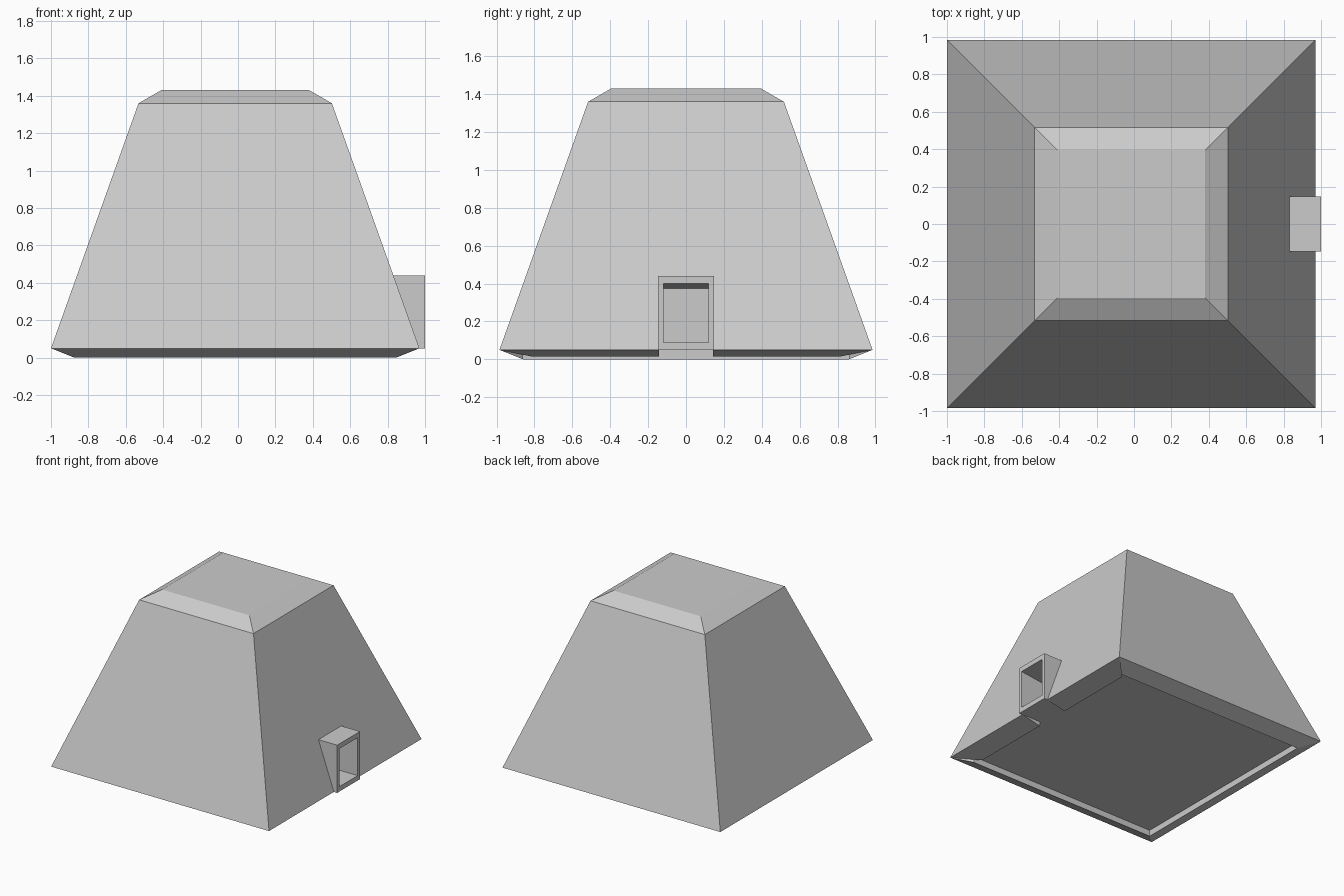
import bpy, bmesh

if "Cube" in bpy.data.objects:
    bpy.data.objects.remove(bpy.data.objects["Cube"])

CX = -0.015  # centre of the tapered body along x


def loft(name, sections):
    """Solid through a row of closed cross-sections, capped at both ends."""
    bm = bmesh.new()
    rows = [[bm.verts.new(p) for p in s] for s in sections]
    n = len(rows[0])
    for a, b in zip(rows, rows[1:]):
        for i in range(n):
            j = (i + 1) % n
            bm.faces.new((a[i], a[j], b[j], b[i]))
    bm.faces.new(rows[0])
    bm.faces.new(rows[-1])
    bmesh.ops.recalc_face_normals(bm, faces=bm.faces)
    me = bpy.data.meshes.new(name)
    bm.to_mesh(me)
    bm.free()
    ob = bpy.data.objects.new(name, me)
    bpy.context.collection.objects.link(ob)
    return ob


def square(half, z):
    return [(CX + sx * half, sy * half, z)
            for sx, sy in ((-1, -1), (1, -1), (1, 1), (-1, 1))]


def across(profile, half):
    """The same x-z profile at y = -half and y = +half."""
    return [[(x, y, z) for x, z in profile] for y in (-half, half)]


# Tapered body with its shallow bevelled cap
body = loft("body", [square(0.985, 0.05), square(0.517, 1.36), square(0.395, 1.43)])

# Porch box growing out of the right slope
porch = loft("porch", across([(0.83, 0.44), (1.0, 0.44), (1.0, 0.05), (0.97, 0.05)], 0.147))

# Doorway hollow with a sloping ceiling
cutter = loft("doorway_cutter", across([(0.8, 0.09), (1.04, 0.09), (1.04, 0.405), (0.8, 0.375)], 0.118))
cutter.hide_render = True
cutter.hide_viewport = True
for ob in (body, porch):
    mod = ob.modifiers.new("doorway", "BOOLEAN")
    mod.operation = "DIFFERENCE"
    mod.solver = "EXACT"
    mod.object = cutter

# Base skirt round the back, left and front: slanted outside, upright inside
corners = ((1, 1), (-1, 1), (-1, -1), (1, -1))
loft("base_skirt", [[(CX + sx * h, sy * h, z)
                     for h, z in ((0.985, 0.05), (0.86, 0.0), (0.86, 0.05))]
                    for sx, sy in corners])

# Right skirt pieces either side of the gap under the doorway
for side, s in (("front", -1), ("back", 1)):
    loft("right_skirt_" + side, [
        [(0.97, s * 0.985, 0.05), (0.80, s * 0.815, 0.015), (0.80, s * 0.815, 0.05)],
        [(0.97, s * 0.143, 0.05), (0.80, s * 0.143, 0.015), (0.80, s * 0.143, 0.05)]])
